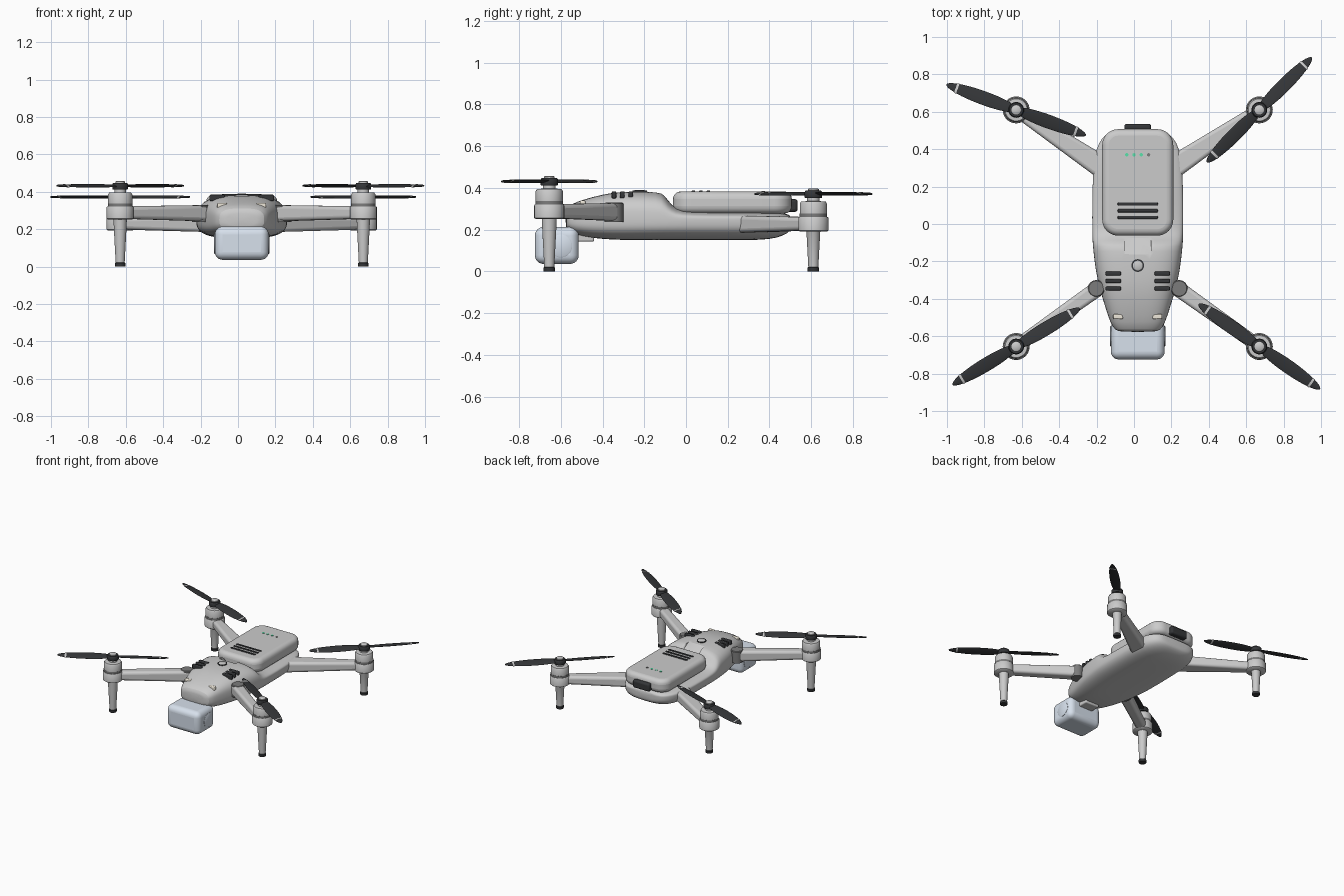
import bpy, bmesh
from math import sin, cos, pi, radians, atan2, copysign
from mathutils import Matrix, Vector

if "Cube" in bpy.data.objects:
    bpy.data.objects.remove(bpy.data.objects["Cube"])

CX = 0.02  # body centre line


def material(name, color):
    m = bpy.data.materials.new(name)
    m.diffuse_color = (*color, 1)
    m.use_nodes = True
    m.node_tree.nodes["Principled BSDF"].inputs["Base Color"].default_value = m.diffuse_color
    return m


DARK = material("dark", (0.035, 0.037, 0.04))
HINGE = material("hinge_grey", (0.2, 0.2, 0.2))
PALE = material("pale_blue", (0.68, 0.75, 0.84))
CREAM = material("cream", (0.85, 0.8, 0.7))
GREEN = material("green", (0.1, 0.75, 0.4))


def finish(name, bm, mat=None, bevel=0.0, segs=3, subsurf=0, matrix=None):
    bmesh.ops.recalc_face_normals(bm, faces=bm.faces)
    if matrix:
        bm.transform(matrix)
    me = bpy.data.meshes.new(name)
    bm.to_mesh(me)
    bm.free()
    ob = bpy.data.objects.new(name, me)
    bpy.context.collection.objects.link(ob)
    if mat:
        me.materials.append(mat)
    if bevel:
        b = ob.modifiers.new("bevel", 'BEVEL')
        b.width, b.segments, b.limit_method, b.angle_limit = bevel, segs, 'ANGLE', radians(40)
    if subsurf:
        s = ob.modifiers.new("smooth", 'SUBSURF')
        s.levels = s.render_levels = subsurf
    bpy.ops.object.select_all(action='DESELECT')
    ob.select_set(True)
    bpy.context.view_layer.objects.active = ob
    bpy.ops.object.shade_smooth_by_angle(angle=radians(40))
    return ob


def bridge(bm, rings):
    for a, b in zip(rings, rings[1:]):
        for i in range(len(a)):
            j = (i + 1) % len(a)
            bm.faces.new((a[i], a[j], b[j], b[i]))
    bm.faces.new(rings[0])
    bm.faces.new(rings[-1])


def loft(name, sections, zmid, power, n=40, twist=0.0, **kw):
    """Skin superellipse sections (y, half width, bottom z, top z) along y."""
    bm = bmesh.new()
    rings = []
    for y, hw, zb, zt in sections:
        ring = []
        for i in range(n):
            a = 2 * pi * i / n
            c, s = cos(a), sin(a)
            x = hw * copysign(abs(c) ** (2 / power), c)
            h = zt - zmid if s > 0 else zmid - zb
            z = zmid + h * copysign(abs(s) ** (2 / power), s)
            ring.append(bm.verts.new((x, y, z + x * twist)))
        rings.append(ring)
    bridge(bm, rings)
    return finish(name, bm, **kw)


def lathe(name, profile, x, y, n=32, **kw):
    """Revolve (radius, z) points about a vertical axis at x, y."""
    bm = bmesh.new()
    bridge(bm, [[bm.verts.new((x + r * cos(2 * pi * i / n), y + r * sin(2 * pi * i / n), z))
                 for i in range(n)] for r, z in profile])
    return finish(name, bm, **kw)


def box(name, lo, hi, corner=0.0, **kw):
    """Box between two corners, with optional rounded vertical edges."""
    bm = bmesh.new()
    lo, hi = Vector(lo), Vector(hi)
    bmesh.ops.create_cube(bm, size=1, matrix=Matrix.Translation((lo + hi) / 2) @ Matrix.Diagonal((*(hi - lo), 1)))
    if corner:
        edges = [e for e in bm.edges if abs(e.verts[0].co.z - e.verts[1].co.z) > 1e-4]
        bmesh.ops.bevel(bm, geom=edges, offset=corner, segments=8, profile=0.5, affect='EDGES')
    return finish(name, bm, **kw)


def arm(name, a, b, wa, wb, za, zb):
    """Tapered beam from a to b; w = half widths, z = (bottom, top) at each end."""
    a, b = Vector(a), Vector(b)
    d = (b - a).normalized()
    side = Vector((-d.y, d.x))
    bm = bmesh.new()
    rings = []
    for p, w, z in ((a, wa, za), (b, wb, zb)):
        rings.append([bm.verts.new((*(p + side * w * s), z[k]))
                      for s, k in ((-1, 0), (1, 0), (1, 1), (-1, 1))])
    bridge(bm, rings)
    return finish(name, bm, bevel=0.02, segs=4)


# Main shell: raised nose, low deck under the battery
body = loft("body_shell", [
    (-0.577, 0.09, 0.215, 0.285), (-0.568, 0.122, 0.193, 0.312), (-0.53, 0.146, 0.175, 0.332),
    (-0.45, 0.172, 0.16, 0.357), (-0.35, 0.203, 0.152, 0.38), (-0.25, 0.226, 0.15, 0.384),
    (-0.13, 0.239, 0.15, 0.382), (-0.105, 0.241, 0.15, 0.37), (-0.07, 0.243, 0.15, 0.318),
    (-0.03, 0.244, 0.15, 0.29), (0.1, 0.244, 0.15, 0.285), (0.3, 0.24, 0.15, 0.285),
    (0.4, 0.225, 0.153, 0.283), (0.465, 0.19, 0.17, 0.28), (0.495, 0.15, 0.19, 0.272),
    (0.503, 0.11, 0.205, 0.262)], 0.25, 3.0, subsurf=1, matrix=Matrix.Translation((CX, 0, 0)))

# Sloped recess behind the power button
ramp = box("recess_cutter", (-0.07, -0.12, 0), (0.07, 0.12, 0.1),
           matrix=Matrix.Translation((CX, -0.115, 0.3525)) @ Matrix.Rotation(radians(-30.6), 4, 'X'))
ramp.hide_render = True
ramp.hide_set(True)
cut = body.modifiers.new("recess", 'BOOLEAN')
cut.operation, cut.object = 'DIFFERENCE', ramp

# Battery pack with latch, vents and charge lights
box("battery_pack", (CX - 0.19, -0.062, 0.278), (CX + 0.19, 0.507, 0.383), corner=0.085, bevel=0.035, segs=5)
box("battery_latch", (CX - 0.072, 0.48, 0.285), (CX + 0.072, 0.535, 0.347), bevel=0.014, mat=DARK)
for i in range(3):
    y = 0.035 + 0.036 * i
    box("battery_vent", (CX - 0.107, y - 0.009, 0.37), (CX + 0.107, y + 0.009, 0.388), bevel=0.005, mat=DARK)
for i in range(4):
    lathe("charge_light", [(0.009, 0.375), (0.009, 0.386)], CX - 0.059 + 0.039 * i, 0.37, n=16,
          mat=GREEN if i < 3 else HINGE)

# Power button
lathe("button_ring", [(0.034, 0.37), (0.034, 0.388), (0.026, 0.388), (0.026, 0.372)], CX, -0.222, mat=DARK)
lathe("power_button", [(0.026, 0.37), (0.026, 0.388), (0.02, 0.391)], CX, -0.222)

# Nose vents, lamps and hinges on both sides
for s in (-1, 1):
    x = CX + s * 0.131
    for i in range(3):
        y = -0.265 - 0.04 * i
        box("nose_vent", (x - 0.041, y - 0.011, 0.35), (x + 0.041, y + 0.011, 0.384), bevel=0.006, mat=DARK)
    x = CX + s * 0.105
    box("nose_lamp", (x - 0.026, -0.508, 0.31), (x + 0.026, -0.482, 0.34), bevel=0.006, mat=CREAM)
    lathe("front_hinge", [(0.045, 0.237), (0.045, 0.325), (0.04, 0.33)], CX + s * 0.222, -0.345, mat=HINGE)

# Camera and mount
box("camera_housing", (CX - 0.144, -0.724, 0.036), (CX + 0.144, -0.514, 0.214), bevel=0.042, segs=6, mat=PALE)
for s in (-1, 1):
    disc = lathe("camera_pivot", [(0.055, 0), (0.055, 0.145), (0.05, 0.148)], 0, 0, mat=PALE,
                 matrix=Matrix.Translation((CX, -0.6, 0.122)) @ Matrix.Rotation(s * pi / 2, 4, 'Y'))
box("camera_mount", (CX - 0.06, -0.56, 0.143), (CX + 0.06, -0.44, 0.18), bevel=0.008)

# Arms, motors, legs and propellers: side, front/back, height offset, blade angle
BLADE = [(0.02, 0.024), (0.06, 0.03), (0.12, 0.037), (0.2, 0.038), (0.27, 0.035),
         (0.33, 0.028), (0.37, 0.019), (0.39, 0.01), (0.397, 0.003)]
for s, end, dz, ang in ((-1, "front", 0, 31), (1, "front", 0, -35),
                        (-1, "back", -0.06, -20), (1, "back", -0.06, 45)):
    x = CX + s * 0.65
    y = -0.655 if end == "front" else 0.61
    spin = 1 if ang > 0 else -1
    if end == "front":
        arm("front_arm", (CX + s * 0.2, -0.335), (x, y), 0.042, 0.036, (0.242, 0.328), (0.256, 0.322))
    else:
        arm("back_arm", (CX + s * 0.17, 0.29), (x, y), 0.062, 0.034, (0.185, 0.268), (0.198, 0.26))
    lathe(end + "_motor_collar", [(0.066, 0.252 + dz), (0.072, 0.257 + dz), (0.072, 0.317 + dz),
                                  (0.068, 0.322 + dz)], x, y)
    lathe(end + "_motor_gap", [(0.066, 0.32 + dz), (0.066, 0.338 + dz)], x, y, mat=HINGE)
    lathe(end + "_motor_bell", [(0.065, 0.337 + dz), (0.065, 0.385 + dz), (0.059, 0.395 + dz),
                                (0.03, 0.397 + dz), (0.03, 0.42 + dz)], x, y)
    lathe(end + "_leg", [(0.036, 0.256 + dz), (0.033, 0.19), (0.024, 0.02)], x, y)
    lathe(end + "_foot", [(0.027, 0), (0.028, 0.004), (0.028, 0.018), (0.024, 0.022)], x, y, mat=DARK)
    lathe(end + "_propeller_hub", [(0.04, 0.412 + dz), (0.042, 0.418 + dz), (0.042, 0.44 + dz),
                                   (0.037, 0.447 + dz)], x, y, mat=DARK)
    lathe(end + "_propeller_cap", [(0.026, 0.44 + dz), (0.026, 0.454 + dz), (0.021, 0.458 + dz)], x, y)
    for half in (0, 180):
        m = Matrix.Translation((x, y, 0.432 + dz)) @ Matrix.Rotation(radians(ang - 90 + half), 4, 'Z')
        loft(end + "_propeller_blade", [(r, w, -0.005, 0.005) for r, w in BLADE], 0, 2, n=20,
             twist=0.2 * spin, mat=DARK, matrix=m, subsurf=1)
        loft(end + "_blade_stripe", [(0.332, 0.0285, -0.0062, 0.0062), (0.344, 0.0265, -0.0062, 0.0062)],
             0, 2, n=20, twist=0.2 * spin, matrix=m)
